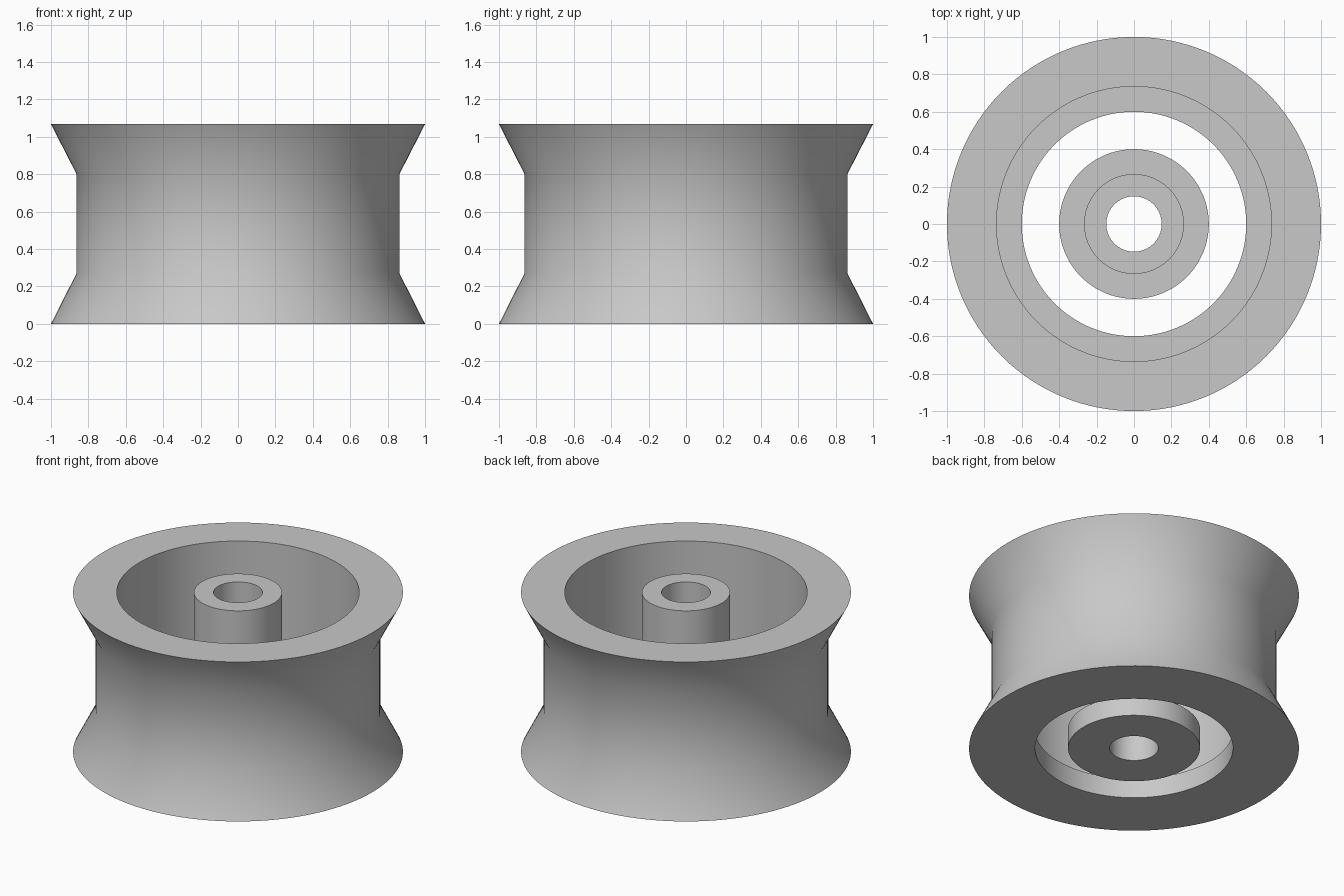
import bpy, bmesh
from math import radians, cos, sin, tau

cube = bpy.data.objects.get("Cube")
if cube:
    bpy.data.objects.remove(cube)

SEGMENTS = 128
HEIGHT = 1.067
FLANGE = 0.133  # height of the stepped lower lips

grey = bpy.data.materials.new("light_grey")
grey.use_nodes = True
colour = (0.58, 0.58, 0.58, 1)
grey.diffuse_color = colour
grey.node_tree.nodes["Principled BSDF"].inputs["Base Color"].default_value = colour


def lathe(name, profile):
    """Revolve a closed (radius, height) outline about the z axis."""
    bm = bmesh.new()
    rings = []
    for i in range(SEGMENTS):
        a = tau * i / SEGMENTS
        rings.append([bm.verts.new((r * cos(a), r * sin(a), z)) for r, z in profile])
    for i, ring in enumerate(rings):
        after = rings[(i + 1) % SEGMENTS]
        for j in range(len(profile)):
            k = (j + 1) % len(profile)
            bm.faces.new((ring[j], after[j], after[k], ring[k]))
    bmesh.ops.recalc_face_normals(bm, faces=bm.faces)
    mesh = bpy.data.meshes.new(name)
    bm.to_mesh(mesh)
    bm.free()
    mesh.materials.append(grey)
    obj = bpy.data.objects.new(name, mesh)
    bpy.context.collection.objects.link(obj)
    bpy.ops.object.select_all(action="DESELECT")
    obj.select_set(True)
    bpy.context.view_layer.objects.active = obj
    bpy.ops.object.shade_smooth_by_angle(angle=radians(35))
    return obj


# Outer ring: flared rims, narrow waist and an inner lip at the bottom
lathe("outer_ring", [
    (0.60, 0), (1.0, 0), (0.863, 0.27), (0.863, 0.80), (1.0, HEIGHT),
    (0.735, HEIGHT), (0.735, FLANGE), (0.60, FLANGE),
])

# Central hub: bored tube with a wider foot
lathe("central_hub", [
    (0.148, 0), (0.40, 0), (0.40, FLANGE), (0.267, FLANGE),
    (0.267, HEIGHT), (0.148, HEIGHT),
])
